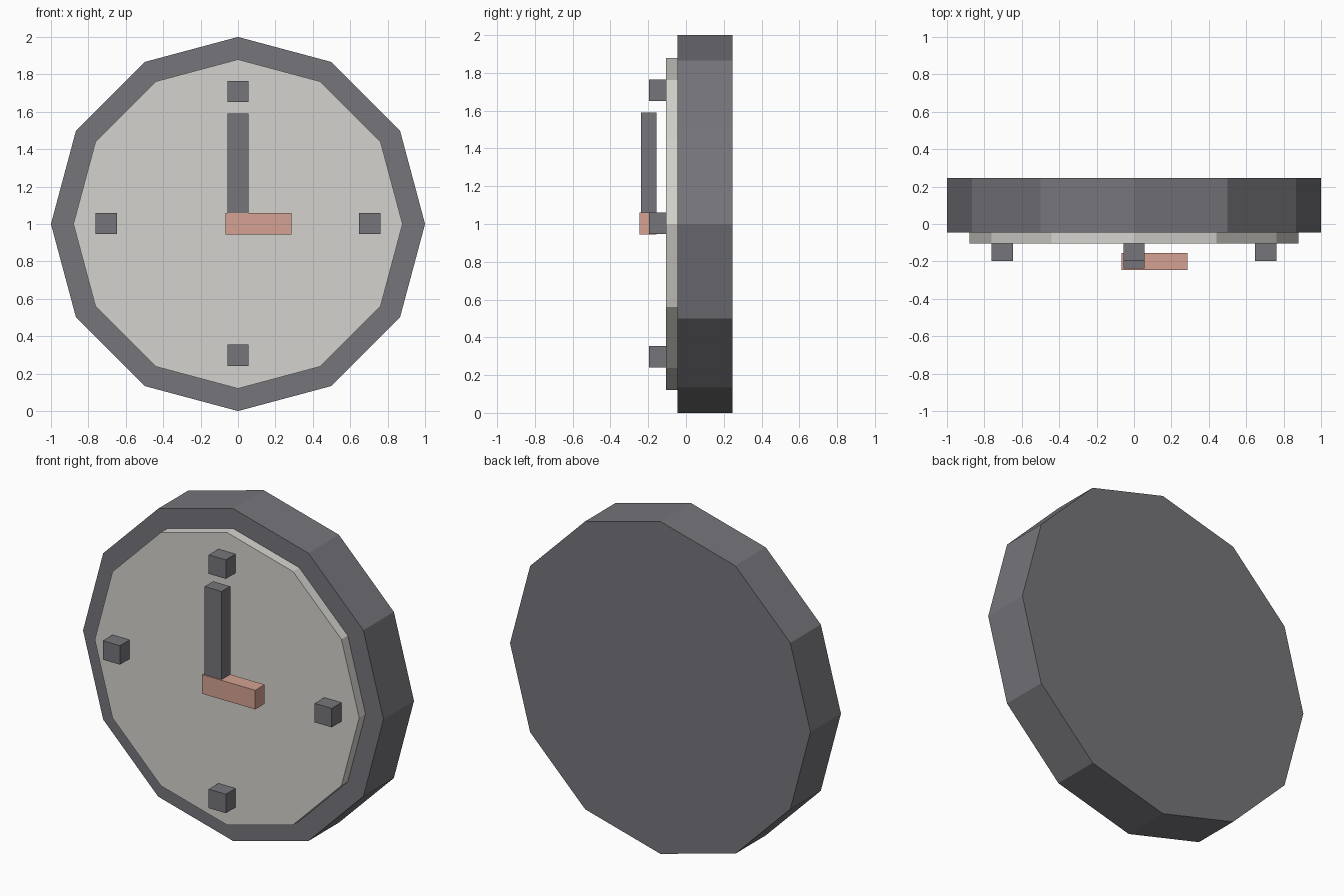
import bpy
import math

cube = bpy.data.objects.get("Cube")
if cube:
    bpy.data.objects.remove(cube, do_unlink=True)


def make_material(name, rgb):
    mat = bpy.data.materials.new(name)
    mat.use_nodes = True
    color = (*rgb, 1.0)
    mat.diffuse_color = color
    bsdf = next(n for n in mat.node_tree.nodes if n.type == "BSDF_PRINCIPLED")
    bsdf.inputs["Base Color"].default_value = color
    return mat


dark = make_material("dark grey", (0.18, 0.178, 0.197))
pale = make_material("pale grey", (0.66, 0.65, 0.61))
pink = make_material("dusty pink", (0.66, 0.36, 0.29))


def finish(name, mat):
    obj = bpy.context.object
    obj.name = name
    obj.data.materials.append(mat)
    bpy.ops.object.transform_apply(location=False, rotation=True, scale=True)


def disc(name, radius, y0, y1, mat):
    """Twelve-sided disc facing the front, with corners at the hours."""
    bpy.ops.mesh.primitive_cylinder_add(
        vertices=12, radius=radius, depth=y1 - y0,
        location=(0, (y0 + y1) / 2, 1), rotation=(math.pi / 2, 0, 0))
    finish(name, mat)


def block(name, low, high, mat):
    """Box between two opposite corners."""
    center = [(a + b) / 2 for a, b in zip(low, high)]
    bpy.ops.mesh.primitive_cube_add(size=1, location=center)
    bpy.context.object.scale = [b - a for a, b in zip(low, high)]
    finish(name, mat)


# Case and raised dial
disc("clock_case", 1.0, -0.045, 0.245, dark)
disc("dial", 0.88, -0.105, -0.045, pale)

# Hour markers at the four quarters
half = 0.057
for i, label in enumerate(("left", "top", "right", "bottom")):
    angle = i * math.pi / 2
    x, z = 0.705 * math.cos(angle), 1.003 + 0.705 * math.sin(angle)
    block(f"{label}_marker", (x - half, -0.197, z - half),
          (x + half, -0.105, z + half), dark)

# Hands, floating just in front of the dial
block("minute_hand", (-half, -0.237, 1.0), (half, -0.155, 1.59), dark)
block("hour_hand", (-0.068, -0.245, 0.945), (0.286, -0.155, 1.06), pink)
